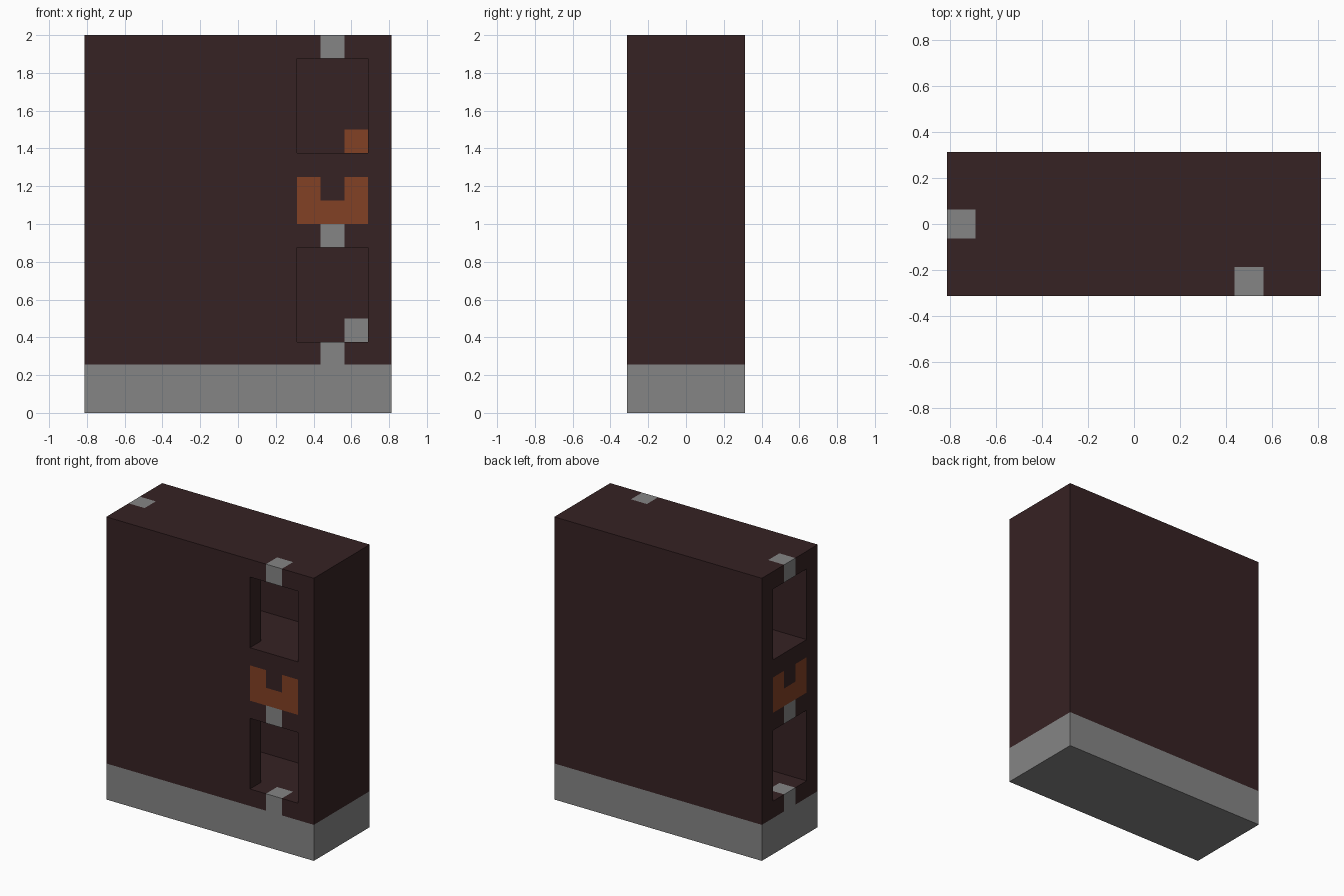
import bpy
import bmesh
from mathutils import Vector

U = 0.125                       # one block unit
BASE_TOP = 0.255

cube = bpy.data.objects.get("Cube")
if cube:
    bpy.data.objects.remove(cube, do_unlink=True)


def material(name, rgb):
    m = bpy.data.materials.new(name)
    m.use_nodes = True
    color = (*rgb, 1)
    m.diffuse_color = color
    m.node_tree.nodes["Principled BSDF"].inputs["Base Color"].default_value = color
    return m


materials = [material("dark brown", (0.037, 0.016, 0.017)),
             material("stone grey", (0.235, 0.235, 0.235)),
             material("rust orange", (0.225, 0.052, 0.018))]
BROWN, GREY, ORANGE = range(len(materials))


def prism(name, footprint, z0, z1):
    """Extrude a footprint given in block units from z0 to z1."""
    bm = bmesh.new()
    face = bm.faces.new([bm.verts.new((x * U, y * U, z0 * U)) for x, y in footprint])
    top = bmesh.ops.extrude_face_region(bm, geom=[face])["geom"]
    verts = [v for v in top if isinstance(v, bmesh.types.BMVert)]
    bmesh.ops.translate(bm, verts=verts, vec=(0, 0, (z1 - z0) * U))
    bmesh.ops.recalc_face_normals(bm, faces=bm.faces)
    mesh = bpy.data.meshes.new(name)
    bm.to_mesh(mesh)
    bm.free()
    obj = bpy.data.objects.new(name, mesh)
    bpy.context.collection.objects.link(obj)
    return obj


# Solid tower block
tower = prism("tower_block", [(-6.5, -2.5), (6.5, -2.5), (6.5, 2.5), (-6.5, 2.5)], 0, 16)

# Two storeys, each a room opening through the front and the right end
room_plan = [(-8, -1.5), (2.5, -1.5), (2.5, -4), (5.5, -4), (5.5, 1.5), (-8, 1.5)]
cutters = [prism("room_cutter", room_plan, z, z + 4) for z in (3, 11)]
for cutter in cutters:
    cutter.hide_render = True
    mod = tower.modifiers.new("room", 'BOOLEAN')
    mod.operation, mod.solver, mod.object = 'DIFFERENCE', 'EXACT', cutter
bpy.context.view_layer.update()
hollow = bpy.data.meshes.new_from_object(
    tower.evaluated_get(bpy.context.evaluated_depsgraph_get()))
tower.modifiers.clear()
tower.data = hollow
for cutter in cutters:
    bpy.data.objects.remove(cutter, do_unlink=True)
hollow.materials.clear()
for m in materials:
    hollow.materials.append(m)

# Cut the faces along the edges of the coloured blocks
bm = bmesh.new()
bm.from_mesh(hollow)
cuts = [[-5.5, 2.5, 3.5, 4.5, 5.5],
        [-1.5, -0.5, 0.5, 1.5],
        [BASE_TOP / U, 3, 4, 7, 8, 9, 10, 11, 12, 15]]
for axis, places in enumerate(cuts):
    normal = Vector((axis == 0, axis == 1, axis == 2))
    for place in places:
        bmesh.ops.bisect_plane(bm, geom=bm.verts[:] + bm.edges[:] + bm.faces[:],
                               plane_co=normal * place * U, plane_no=normal, dist=1e-5)


def block_color(p, n):
    x, y, z = p / U
    if z < BASE_TOP / U:
        return GREY
    # Distance from the middle of the ornament on each decorated wall
    side = None
    if y < -1.51 and 2.5 < x < 5.5:
        side = abs(x - 4)
    elif x < -5.51 and abs(y) < 1.5:
        side = abs(y)
    if side is not None:
        # U-shaped emblem between the storeys
        if 8 < z < 10 and (side > 0.5 or z < 9):
            return ORANGE
        # Short posts above and below the openings
        if side < 0.5 and (z < 3.01 or 6.99 < z < 8 or z > 14.99):
            return GREY
    # Corner tiles on the inside of the back wall
    if n.y < -0.5 and 1 < y < 2 and x > 4.5:
        if 3 < z < 4:
            return GREY
        if 11 < z < 12:
            return ORANGE
    return BROWN


bm.normal_update()
for f in bm.faces:
    f.material_index = block_color(f.calc_center_median(), f.normal)
bmesh.ops.dissolve_limit(bm, angle_limit=0.01, verts=bm.verts[:], edges=bm.edges[:],
                         delimit={'MATERIAL'})
bm.to_mesh(hollow)
bm.free()
